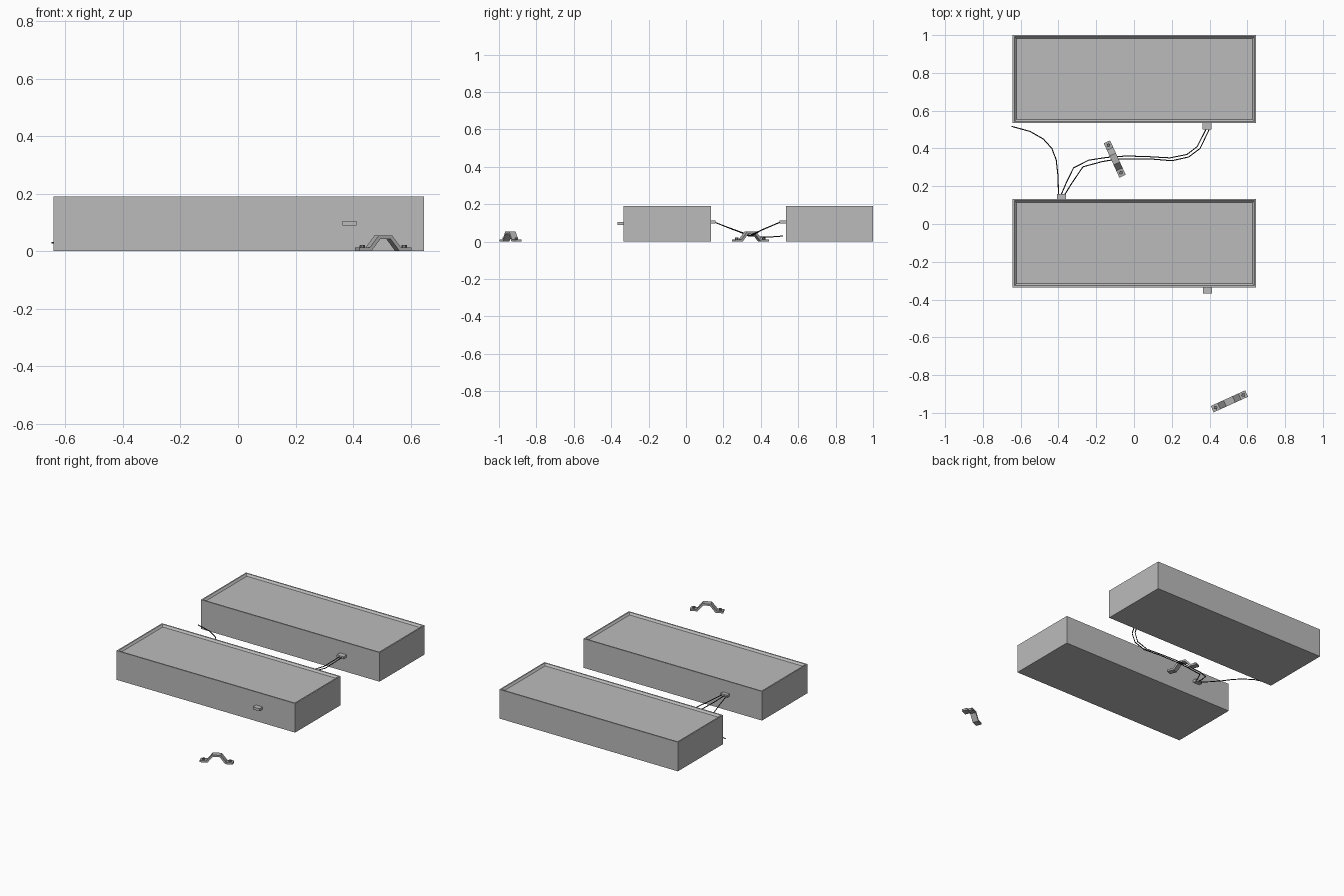
import bpy, bmesh, math
from mathutils import Matrix, Vector

if "Cube" in bpy.data.objects:
    bpy.data.objects.remove(bpy.data.objects["Cube"])


def material(name, r, g, b):
    m = bpy.data.materials.new(name)
    m.diffuse_color = (r, g, b, 1)
    m.use_nodes = True
    m.node_tree.nodes["Principled BSDF"].inputs["Base Color"].default_value = m.diffuse_color
    return m


GREY = material("light grey", 0.5, 0.5, 0.5)
STEEL = material("bracket grey", 0.42, 0.42, 0.42)
BOLT = material("bolt grey", 0.2, 0.2, 0.2)
BLACK = material("cable black", 0.03, 0.03, 0.03)


def finish(bm, name, mat):
    bmesh.ops.recalc_face_normals(bm, faces=bm.faces[:])
    me = bpy.data.meshes.new(name)
    bm.to_mesh(me)
    bm.free()
    me.materials.append(mat)
    ob = bpy.data.objects.new(name, me)
    bpy.context.collection.objects.link(ob)
    return ob


def box(name, x0, x1, y0, y1, z0, z1, mat, recess=False):
    bm = bmesh.new()
    bmesh.ops.create_cube(bm, size=1)
    for v in bm.verts:
        v.co = Vector(((x0 + x1) / 2 + v.co.x * (x1 - x0),
                       (y0 + y1) / 2 + v.co.y * (y1 - y0),
                       (z0 + z1) / 2 + v.co.z * (z1 - z0)))
    if recess:
        # flat rim, then sloped walls down to a shallow sunken panel
        bm.normal_update()
        top = max(bm.faces, key=lambda f: f.calc_center_median().z)
        bmesh.ops.inset_region(bm, faces=[top], thickness=0.012)
        bmesh.ops.inset_region(bm, faces=[top], thickness=0.015, depth=-0.012)
    return finish(bm, name, mat)


# two panel boxes
box("front_panel_box", -0.642, 0.647, -0.335, 0.133, 0, 0.19, GREY, True)
box("back_panel_box", -0.642, 0.647, 0.535, 1.0, 0, 0.19, GREY, True)

# connectors on the box sides
box("front_connector", 0.364, 0.412, -0.367, -0.33, 0.089, 0.105, GREY)
box("rear_connector", -0.408, -0.36, 0.13, 0.158, 0.096, 0.112, GREY)
box("back_box_connector", 0.362, 0.41, 0.5, 0.54, 0.096, 0.112, GREY)


# cables
def cable(name, pts):
    cu = bpy.data.curves.new(name, 'CURVE')
    cu.dimensions = '3D'
    cu.bevel_depth = 0.0028
    cu.bevel_resolution = 1
    cu.use_fill_caps = True
    sp = cu.splines.new('POLY')
    sp.points.add(len(pts) - 1)
    for p, co in zip(sp.points, pts):
        p.co = (*co, 1)
    cu.materials.append(BLACK)
    ob = bpy.data.objects.new(name, cu)
    bpy.context.collection.objects.link(ob)


cable("link_cable_a", [
    (-0.388, 0.15, 0.105), (-0.36, 0.215, 0.08), (-0.32, 0.297, 0.05),
    (-0.24, 0.338, 0.035), (-0.14, 0.353, 0.03), (-0.04, 0.36, 0.03),
    (0.07, 0.357, 0.03), (0.19, 0.35, 0.03), (0.28, 0.368, 0.042),
    (0.335, 0.41, 0.065), (0.383, 0.505, 0.105)])
cable("link_cable_b", [
    (-0.37, 0.15, 0.105), (-0.33, 0.215, 0.08), (-0.27, 0.303, 0.045),
    (-0.17, 0.33, 0.033), (-0.08, 0.345, 0.03), (0.08, 0.345, 0.03),
    (0.2, 0.335, 0.03), (0.29, 0.355, 0.04), (0.35, 0.4, 0.06),
    (0.4, 0.505, 0.105)])
cable("loose_cable", [
    (-0.4, 0.15, 0.105), (-0.402, 0.25, 0.065), (-0.412, 0.34, 0.035),
    (-0.435, 0.4, 0.025), (-0.48, 0.45, 0.025), (-0.55, 0.49, 0.028),
    (-0.648, 0.517, 0.03)])


# cable bracket: bent strip with a bolt in each foot
def bracket(name, x, y, degrees):
    place = Matrix.Translation((x, y, 0)) @ Matrix.Rotation(math.radians(degrees), 4, 'Z')
    half = [(0.1, 0), (0.054, 0), (0.02, 0.042)]
    upper = [(0.1, 0.012), (0.06, 0.012), (0.026, 0.054)]
    low = [(-a, z) for a, z in half] + half[::-1]
    top = [(-a, z) for a, z in upper] + upper[::-1]
    bm = bmesh.new()
    rows = [[bm.verts.new((a, s * 0.0185, z)) for a, z in line]
            for s in (-1, 1) for line in (low, top)]
    l0, t0, l1, t1 = rows
    for i in range(5):
        for p, q in ((l0, t0), (t0, t1), (t1, l1), (l1, l0)):
            bm.faces.new((p[i], p[i + 1], q[i + 1], q[i]))
    for i in (0, 5):
        bm.faces.new((l0[i], t0[i], t1[i], l1[i]))
    finish(bm, name, STEEL).matrix_world = place
    for side, s in (("left", -1), ("right", 1)):
        bm = bmesh.new()
        bmesh.ops.create_cone(bm, cap_ends=True, segments=6, radius1=0.01,
                              radius2=0.009, depth=0.014)
        ob = finish(bm, f"{name}_{side}_bolt", BOLT)
        ob.matrix_world = place @ Matrix.Translation((s * 0.08, 0, 0.0145))


bracket("cable_bracket", -0.102, 0.344, -65.5)
bracket("spare_bracket", 0.505, -0.939, 24.5)
